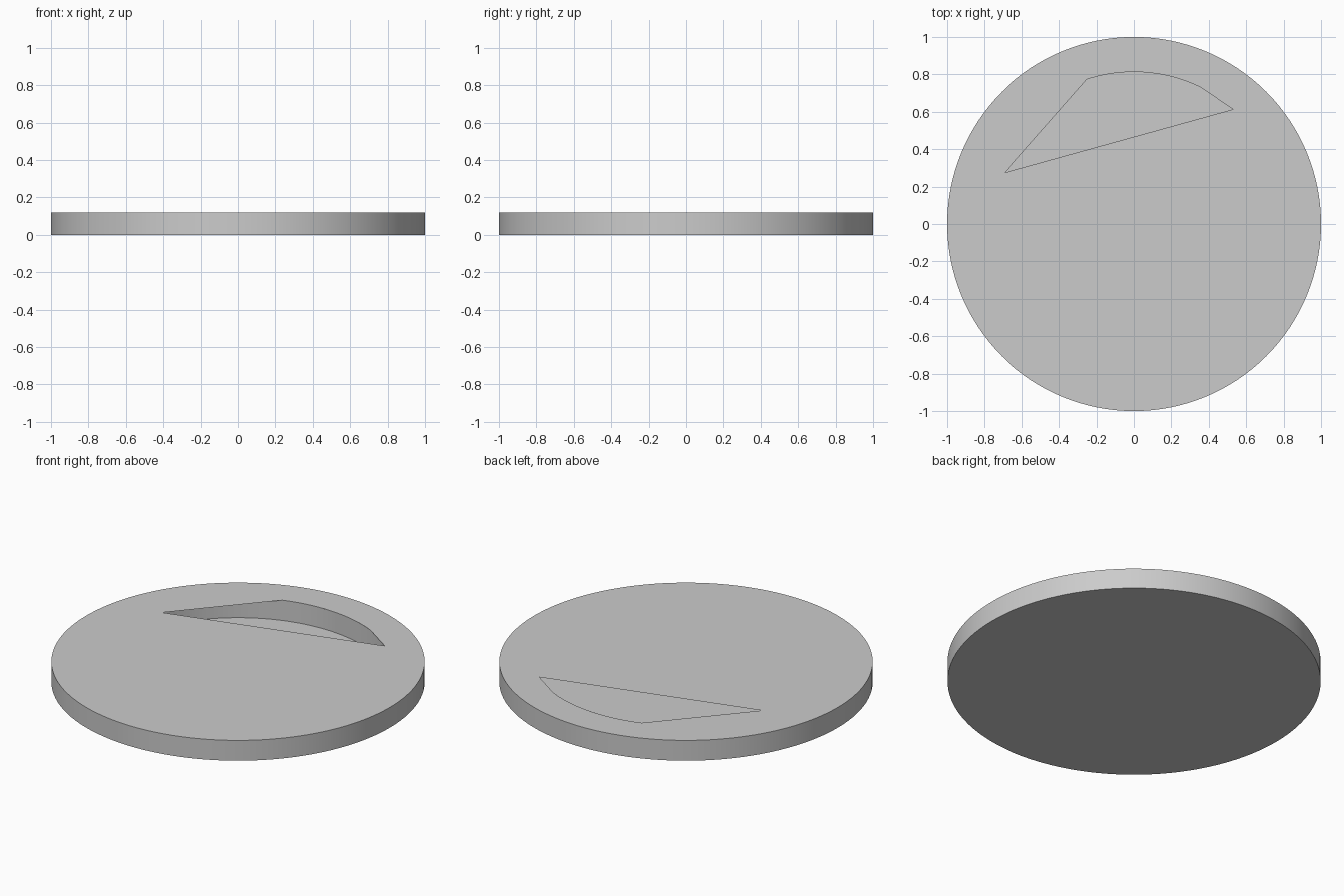
import bpy, bmesh, math

if "Cube" in bpy.data.objects:
    bpy.data.objects.remove(bpy.data.objects["Cube"])

H = 0.12      # disc height
R_OUT = 1.0   # outer radius
R_IN = 0.813  # inner cavity radius
SEG = 128


def circle(r, n=SEG):
    return [(r * math.cos(2 * math.pi * i / n), r * math.sin(2 * math.pi * i / n)) for i in range(n)]


def finish(name, bm):
    mesh = bpy.data.meshes.new(name)
    bm.to_mesh(mesh)
    bm.free()
    obj = bpy.data.objects.new(name, mesh)
    bpy.context.collection.objects.link(obj)
    bpy.ops.object.select_all(action='DESELECT')
    obj.select_set(True)
    bpy.context.view_layer.objects.active = obj
    bpy.ops.object.shade_smooth_by_angle(angle=math.radians(30))
    return obj


def wall(bm, r, inward=False):
    low = [bm.verts.new((x, y, 0)) for x, y in circle(r)]
    top = [bm.verts.new((x, y, H)) for x, y in circle(r)]
    for i in range(SEG):
        j = (i + 1) % SEG
        quad = [low[i], low[j], top[j], top[i]]
        bm.faces.new(quad[::-1] if inward else quad)
    return low, top


def loop(bm, pts):
    vs = [bm.verts.new((x, y, H)) for x, y in pts]
    return [bm.edges.new((vs[i], vs[(i + 1) % len(vs)])) for i in range(len(vs))]


# Opening: pointed left tip, straight sides, curved back edge on the cavity wall
a0, a1 = math.radians(64), math.radians(108)
opening = [(-0.69, 0.275), (0.53, 0.613)]
opening += [(R_IN * math.cos(a0 + (a1 - a0) * i / 20), R_IN * math.sin(a0 + (a1 - a0) * i / 20))
            for i in range(21)]

# Outer body: rim, base and thin top sheet with the opening
bm = bmesh.new()
low, top = wall(bm, R_OUT)
bm.faces.new(low[::-1])
edges = loop(bm, circle(R_OUT)) + loop(bm, opening)
bmesh.ops.triangle_fill(bm, use_beauty=True, use_dissolve=False, edges=edges, normal=(0, 0, 1))
for f in bm.faces:
    if all(v.co.z > H - 1e-5 for v in f.verts) and f.normal.z < 0:
        f.normal_flip()
bmesh.ops.remove_doubles(bm, verts=bm.verts, dist=1e-5)
finish("disc_body", bm)

# Round wall of the hollow inside, seen through the opening
bm = bmesh.new()
wall(bm, R_IN, inward=True)
finish("cavity_wall", bm)
